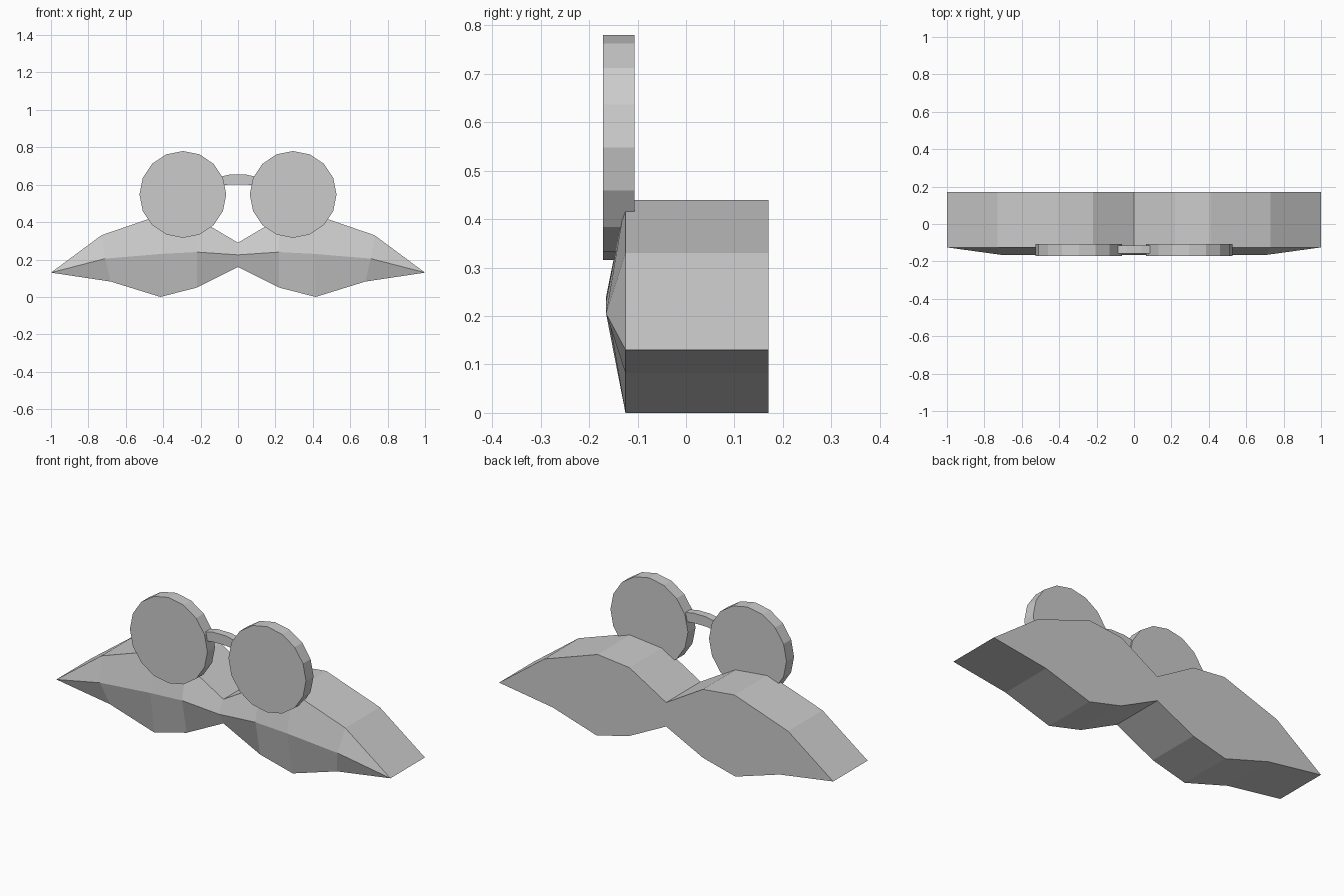
import bpy
import bmesh
import math

cube = bpy.data.objects.get("Cube")
if cube:
    bpy.data.objects.remove(cube, do_unlink=True)

grey = bpy.data.materials.new("light grey")
grey.use_nodes = True
colour = (0.6, 0.6, 0.6, 1)
grey.diffuse_color = colour
grey.node_tree.nodes["Principled BSDF"].inputs["Base Color"].default_value = colour


def finish(name, bm):
    bmesh.ops.recalc_face_normals(bm, faces=bm.faces[:])
    mesh = bpy.data.meshes.new(name)
    bm.to_mesh(mesh)
    bm.free()
    mesh.materials.append(grey)
    obj = bpy.data.objects.new(name, mesh)
    bpy.context.collection.objects.link(obj)
    return obj


def mirrored(half):
    """Full left-to-right line from centre-out points."""
    return [(-x, z) for x, z in reversed(half) if x > 0] + half


def strip(bm, a, b):
    for i in range(len(a) - 1):
        corners = dict.fromkeys((a[i], a[i + 1], b[i + 1], b[i]))
        bm.faces.new(list(corners))


# Moustache: slab with a raised ridge along the front
FRONT, BACK, RIDGE = -0.125, 0.17, -0.165
tip = (1, 0.13)
upper = mirrored([(0, 0.29), (0.22, 0.42), (0.41, 0.44), (0.73, 0.33), tip])
lower = mirrored([(0, 0.16), (0.22, 0.05), (0.415, 0), (0.68, 0.082), tip])
crest = mirrored([(0, 0.225), (0.22, 0.24), (0.41, 0.23), (0.71, 0.205), tip])

bm = bmesh.new()


def line(points, y, ends=None):
    verts = [bm.verts.new((x, y, z)) for x, z in points[1:-1]]
    if ends is None:
        ends = [bm.verts.new((x, y, z)) for x, z in (points[0], points[-1])]
    return [ends[0]] + verts + [ends[1]]


top_front = line(upper, FRONT)
tips_front = (top_front[0], top_front[-1])
low_front = line(lower, FRONT, tips_front)
ridge = line(crest, RIDGE, tips_front)
top_back = line(upper, BACK)
low_back = line(lower, BACK, (top_back[0], top_back[-1]))
for a, b in ((top_front, ridge), (ridge, low_front), (top_front, top_back),
             (low_front, low_back), (top_back, low_back)):
    strip(bm, a, b)
finish("moustache", bm)

# Round lenses
for side, name in ((1, "left_lens"), (-1, "right_lens")):
    bpy.ops.mesh.primitive_cylinder_add(
        vertices=16, radius=0.232, depth=0.065,
        location=(side * 0.295, -0.139, 0.548),
        rotation=(math.pi / 2, 0, 0))
    lens = bpy.context.object
    lens.name = name
    lens.data.materials.append(grey)

# Arched bridge between the lenses
bm = bmesh.new()
outline = mirrored([(0.04, 0.655), (0.085, 0.645), (0.085, 0.596), (0.04, 0.602)])
face = bm.faces.new([bm.verts.new((x, -0.157, z)) for x, z in outline])
extruded = bmesh.ops.extrude_face_region(bm, geom=[face], use_keep_orig=True)
bmesh.ops.translate(
    bm, vec=(0, 0.042, 0),
    verts=[g for g in extruded["geom"] if isinstance(g, bmesh.types.BMVert)])
finish("bridge", bm)
